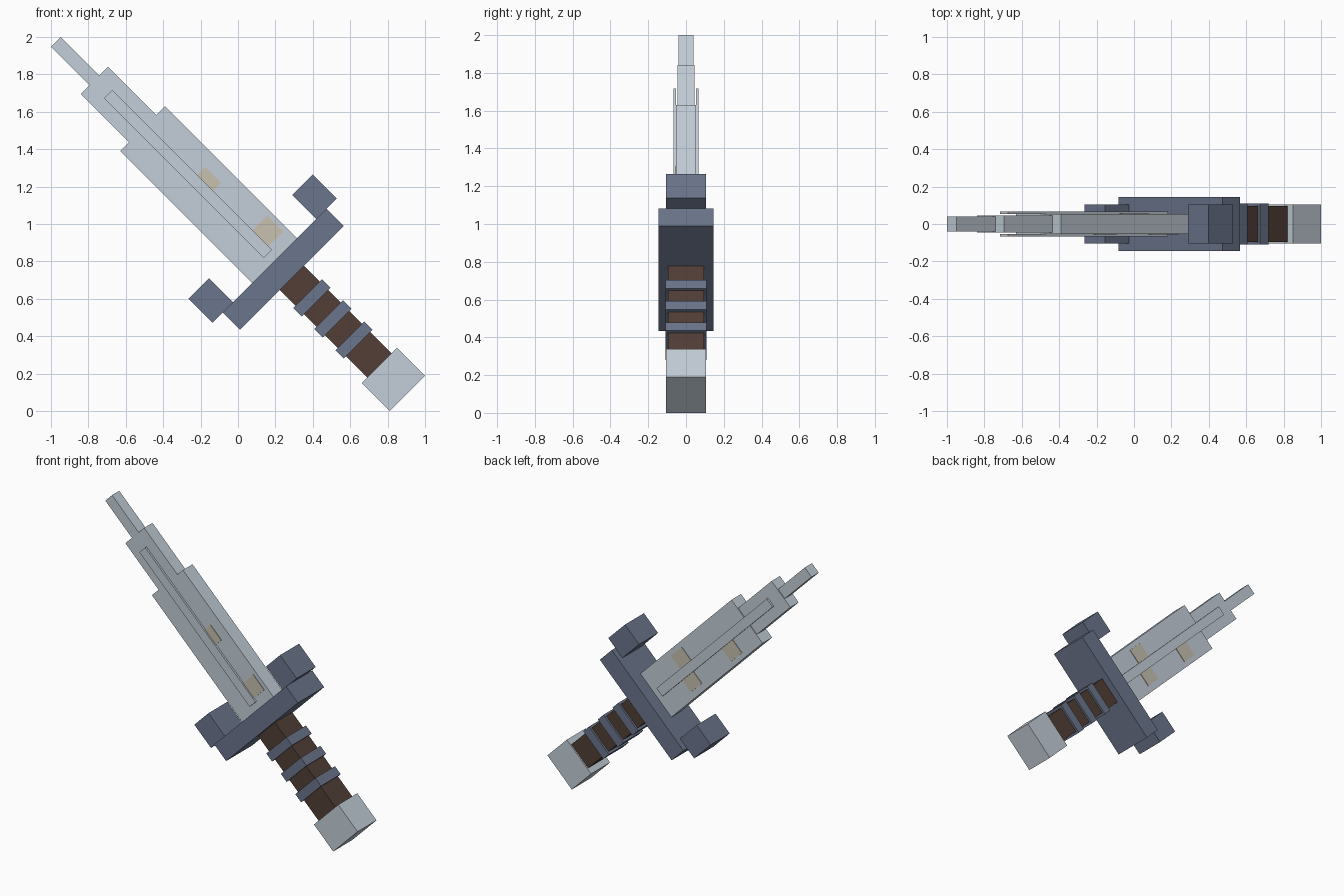
import bpy
from mathutils import Matrix
from math import radians, sqrt

if "Cube" in bpy.data.objects:
    bpy.data.objects.remove(bpy.data.objects["Cube"], do_unlink=True)


def material(name, r, g, b):
    """Flat colour given as 0-255 sRGB, stored as linear."""
    def lin(c):
        c /= 255
        return c / 12.92 if c <= 0.04045 else ((c + 0.055) / 1.055) ** 2.4
    m = bpy.data.materials.new(name)
    colour = (lin(r), lin(g), lin(b), 1)
    m.use_nodes = True
    m.diffuse_color = colour
    m.node_tree.nodes["Principled BSDF"].inputs["Base Color"].default_value = colour
    return m


STEEL = material("pale steel", 196, 206, 216)
IRON = material("blue grey iron", 107, 117, 140)
LEATHER = material("brown leather", 82, 62, 54)
TARNISH = material("tan tarnish", 200, 193, 176)

# The sword is built upright (x across, z along the blade), then tilted
AXIS = 1 / sqrt(2)
TILT = Matrix.Rotation(radians(-45), 4, 'Y')


def box(name, mat, across, depth, along):
    """Box from (min, max) pairs; across is measured from the sword's axis."""
    spans = (across, depth, along)
    size = [hi - lo for lo, hi in spans]
    mid = [(hi + lo) / 2 for lo, hi in spans]
    mid[0] += AXIS
    bpy.ops.mesh.primitive_cube_add(size=1)
    ob = bpy.context.object
    ob.name = ob.data.name = name
    ob.data.transform(TILT @ Matrix.Translation(mid) @ Matrix.Diagonal((*size, 1)))
    ob.data.materials.append(mat)
    return ob


def even(half):
    return (-half, half)


# Stepped blade
box("blade_base", STEEL, even(0.17), even(0.053), (0.42, 1.428))
box("blade_middle", STEEL, even(0.103), even(0.046), (1.42, 1.793))
box("blade_tip", STEEL, even(0.037), even(0.04), (1.78, 2.0845))

# Raised ridge on each face of the blade
for side, depth in (("front", (-0.067, -0.053)), ("back", (0.053, 0.067))):
    box("ridge_" + side, STEEL, even(0.032), depth, (0.482, 1.69))

# Tarnished patches beside the ridges
FRONT, BACK = (-0.057, -0.052), (0.052, 0.057)
patches = [
    (FRONT, (0.032, 0.092), 0.926),
    (FRONT, (0.032, 0.143), 0.508),
    (BACK, (0.032, 0.135), 0.73),
    (BACK, (-0.125, -0.032), 0.69),
    (BACK, (-0.135, -0.032), 1.12),
]
for i, (depth, across, start) in enumerate(patches):
    box(f"tarnish_patch_{i + 1}", TARNISH, across, depth, (start, start + 0.12))

# Crossguard with a block at each end
box("crossguard", IRON, even(0.393), even(0.145), (0.30, 0.43))
box("guard_block_left", IRON, (0.315, 0.47), even(0.105), (0.43, 0.612))
box("guard_block_right", IRON, (-0.47, -0.315), even(0.105), (0.43, 0.612))

# Grip with bands and pommel
box("grip", LEATHER, even(0.092), even(0.095), (-0.37, 0.31))
for i in range(3):
    top = 0.18 - 0.159 * i
    box(f"grip_band_{i + 1}", IRON, even(0.109), even(0.109), (top - 0.063, top))
box("pommel", STEEL, even(0.1335), even(0.105), (-0.5735, -0.362))
